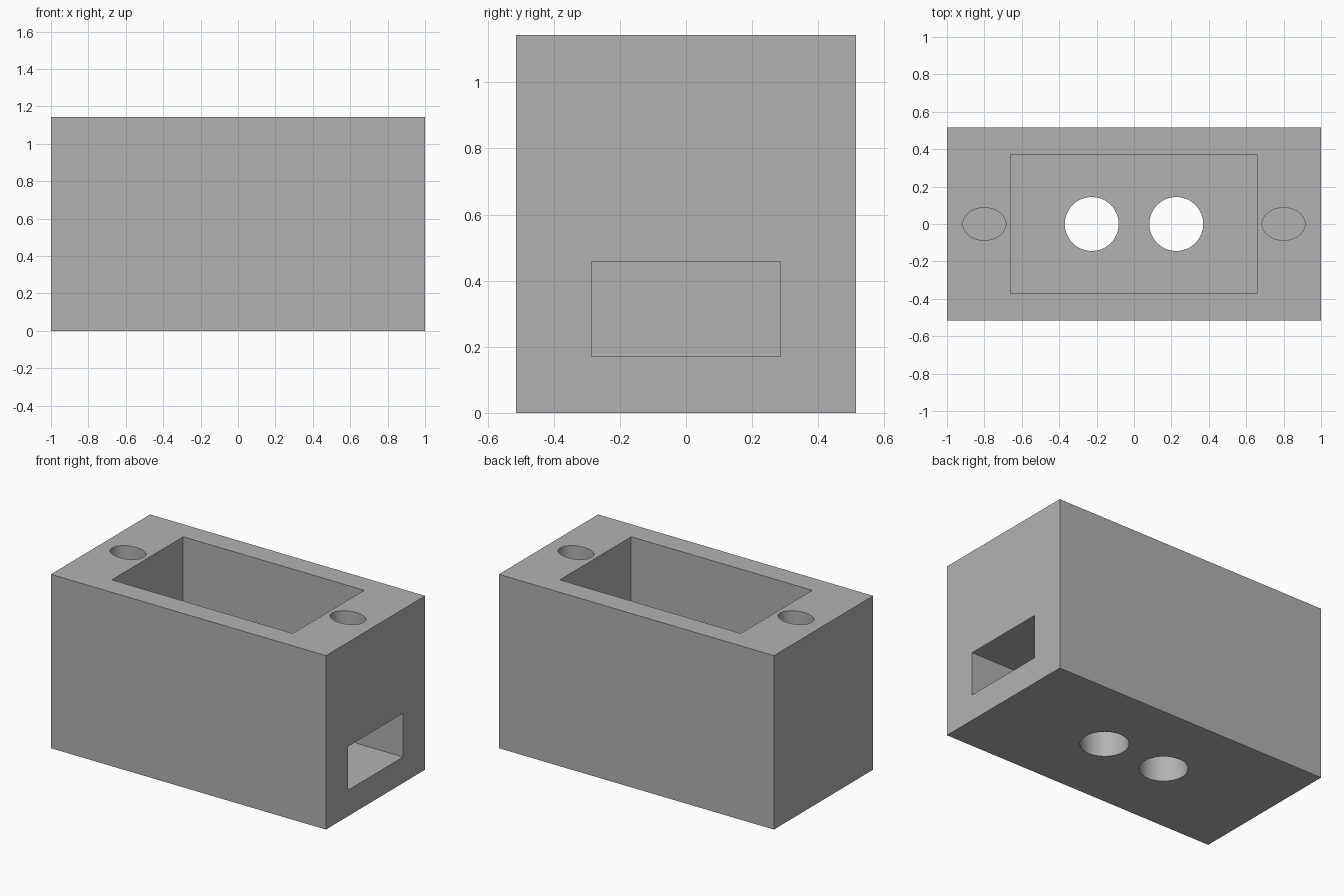
import bpy

cube = bpy.data.objects.get("Cube")
if cube:
    bpy.data.objects.remove(cube, do_unlink=True)

W, D, H = 2.0, 1.03, 1.143   # outer size
FLOOR = 0.171                # floor thickness

grey = bpy.data.materials.new("plain_grey")
grey.use_nodes = True
colour = (0.448, 0.448, 0.448, 1)
grey.diffuse_color = colour
grey.node_tree.nodes["Principled BSDF"].inputs["Base Color"].default_value = colour


def box(name, x, y, z):
    """Box spanning the given (low, high) ranges."""
    spans = (x, y, z)
    bpy.ops.mesh.primitive_cube_add(size=1, location=[(a + b) / 2 for a, b in spans])
    ob = bpy.context.object
    ob.name = name
    ob.scale = [b - a for a, b in spans]
    bpy.ops.object.transform_apply(location=True, rotation=False, scale=True)
    ob.data.materials.append(grey)
    return ob


def bore(name, x, rx, ry, z):
    """Upright round or oval cutter."""
    bpy.ops.mesh.primitive_cylinder_add(vertices=64, radius=1, depth=z[1] - z[0],
                                        location=(x, 0, (z[0] + z[1]) / 2))
    ob = bpy.context.object
    ob.name = name
    ob.scale = (rx, ry, 1)
    bpy.ops.object.transform_apply(location=True, rotation=False, scale=True)
    ob.data.materials.append(grey)
    return ob


housing = box("housing", (-W / 2, W / 2), (-D / 2, D / 2), (0, H))

# Open cavity and the side slot that leads into it
cutters = [
    box("cavity_cutter", (-0.658, 0.658), (-0.371, 0.371), (FLOOR, H + 0.1)),
    box("side_slot_cutter", (0.5, W / 2 + 0.1), (-0.286, 0.286), (FLOOR, 0.458)),
]
# Round floor holes and blind oval screw holes, mirrored left and right
for side, sign in (("left", 1), ("right", -1)):
    cutters.append(bore(side + "_floor_hole_cutter", sign * 0.226, 0.144, 0.144, (-0.1, 0.4)))
    cutters.append(bore(side + "_screw_hole_cutter", sign * 0.8, 0.115, 0.087, (H - 0.571, H + 0.1)))

bpy.context.view_layer.objects.active = housing
for cutter in cutters:
    cutter.hide_render = True
    mod = housing.modifiers.new(cutter.name, "BOOLEAN")
    mod.operation = "DIFFERENCE"
    mod.solver = "EXACT"
    mod.object = cutter
    bpy.ops.object.modifier_apply(modifier=mod.name)
for cutter in cutters:
    bpy.data.objects.remove(cutter, do_unlink=True)

# Smooth bores, crisp edges
bpy.ops.object.select_all(action="DESELECT")
housing.select_set(True)
bpy.context.view_layer.objects.active = housing
bpy.ops.object.shade_smooth_by_angle(angle=0.52)
